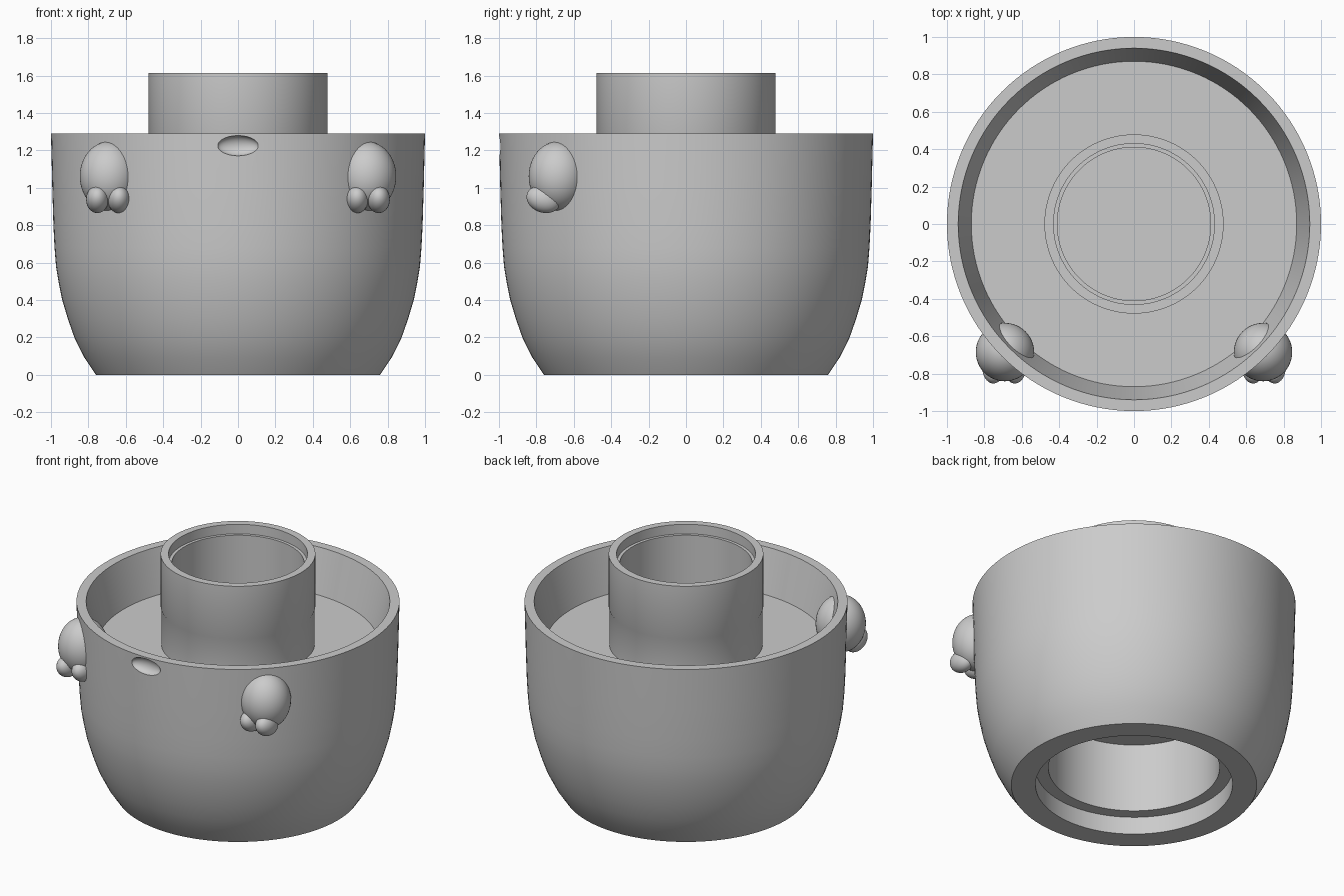
import bpy
import bmesh
from math import radians, tau
from mathutils import Vector

cube = bpy.data.objects.get("Cube")
if cube:
    bpy.data.objects.remove(cube, do_unlink=True)

grey = bpy.data.materials.new("plain grey")
grey.use_nodes = True
colour = (0.6, 0.6, 0.6, 1)
grey.diffuse_color = colour
grey.node_tree.nodes["Principled BSDF"].inputs["Base Color"].default_value = colour


def activate(obj):
    bpy.ops.object.select_all(action="DESELECT")
    obj.select_set(True)
    bpy.context.view_layer.objects.active = obj


def smooth(obj, angle=30):
    activate(obj)
    bpy.ops.object.shade_smooth_by_angle(angle=radians(angle))


def lathe(name, profile, segments=128):
    """Revolve an (radius, height) profile around the z axis."""
    bm = bmesh.new()
    verts = [bm.verts.new((r, 0, z)) for r, z in profile]
    edges = [bm.edges.new(pair) for pair in zip(verts, verts[1:])]
    bmesh.ops.spin(bm, geom=verts + edges, cent=(0, 0, 0), axis=(0, 0, 1),
                   angle=tau, steps=segments)
    bmesh.ops.remove_doubles(bm, verts=bm.verts, dist=0.0005)
    bmesh.ops.recalc_face_normals(bm, faces=bm.faces)
    mesh = bpy.data.meshes.new(name)
    bm.to_mesh(mesh)
    bm.free()
    mesh.materials.append(grey)
    obj = bpy.data.objects.new(name, mesh)
    bpy.context.collection.objects.link(obj)
    return obj


def ellipsoid(name, centre, radii, tilt=0):
    bpy.ops.mesh.primitive_uv_sphere_add(segments=48, ring_count=24, location=centre,
                                         rotation=(radians(tilt), 0, 0))
    obj = bpy.context.object
    obj.name = name
    obj.scale = radii
    obj.data.materials.append(grey)
    smooth(obj, 60)
    return obj


# Pot: underside recess, rounded outer wall, open trough and central tube
underside = [(0, 0.59), (0.53, 0.59), (0.53, 0.12), (0.61, 0.12), (0.61, 0)]
outer_wall = [(0.76, 0), (0.82, 0.09), (0.875, 0.2), (0.91, 0.3), (0.94, 0.4),
              (0.96, 0.5), (0.973, 0.58), (0.981, 0.68), (0.987, 0.8),
              (0.993, 1.0), (1.0, 1.29)]
trough = [(0.94, 1.29), (0.87, 1.0)]
tube = [(0.475, 1.0), (0.475, 1.25), (0.479, 1.26), (0.479, 1.615), (0.43, 1.615),
        (0.43, 1.55), (0.41, 1.55), (0.41, 1.0), (0, 1.0)]
pot = lathe("pot", underside + outer_wall + trough + tube)

# Shallow oval dent in the front wall
cutter = ellipsoid("dent_cutter", (0, -1.0, 1.225), (0.11, 0.045, 0.054))
cutter.hide_render = True
cut = pot.modifiers.new("dent", "BOOLEAN")
cut.operation = "DIFFERENCE"
cut.solver = "EXACT"
cut.object = cutter
activate(pot)
bpy.ops.object.modifier_apply(modifier=cut.name)
bpy.data.objects.remove(cutter, do_unlink=True)
smooth(pot)

# Paws gripping the wall, each with two toes
for side, sign in (("left", 1), ("right", -1)):
    paw = Vector((sign * 0.69, -0.685, 1.062))
    ellipsoid(side + "_paw", paw, (0.156, 0.156, 0.185))
    for toe, x in (("inner", 0.637), ("outer", 0.752)):
        ellipsoid(f"{side}_{toe}_toe", (sign * x, -0.763, 0.938),
                  (0.06, 0.092, 0.07), tilt=-20)
